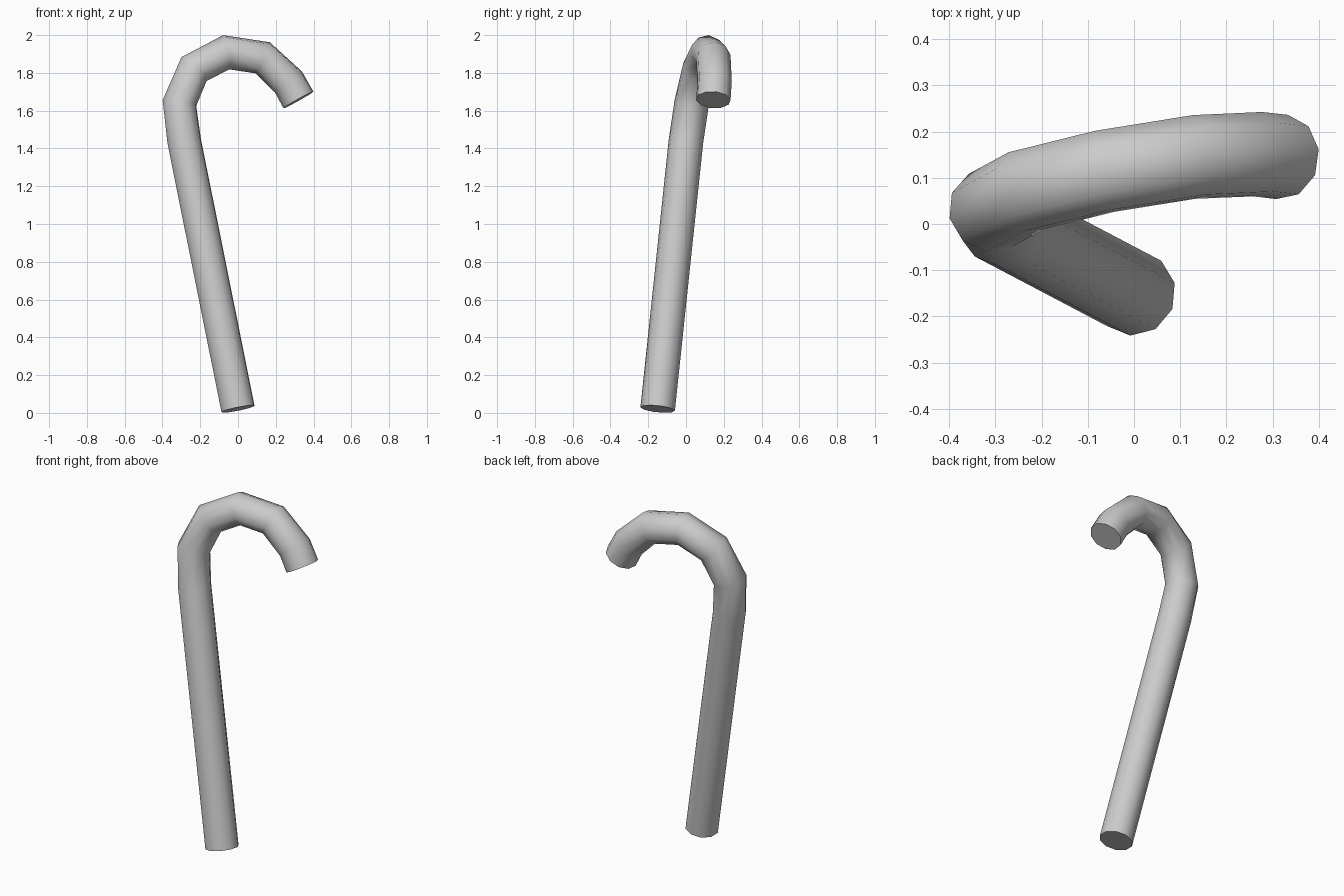
import bpy, bmesh, math
from mathutils import Vector

if "Cube" in bpy.data.objects:
    bpy.data.objects.remove(bpy.data.objects["Cube"])

SIDES, RADIUS = 10, 0.092

# Centre line: straight leaning shaft, then the curved hook handle
path = [Vector(p) for p in [
    (0.00, -0.15, 0.021), (-0.285, 0.00, 1.44), (-0.31, 0.03, 1.64),
    (-0.233, 0.072, 1.82), (-0.063, 0.114, 1.909), (0.13, 0.145, 1.88),
    (0.267, 0.151, 1.752), (0.32, 0.145, 1.657)]]


def tangent(i):
    a = (path[i] - path[i - 1]).normalized() if i > 0 else Vector()
    b = (path[i + 1] - path[i]).normalized() if i < len(path) - 1 else Vector()
    return (a + b).normalized()


# Sweep a ten-sided ring along the path without twisting
bm = bmesh.new()
rings = []
u = Vector((math.cos(math.radians(13)), math.sin(math.radians(13)), 0))
prev = None
for i, p in enumerate(path):
    t = tangent(i)
    if prev is not None:
        u = prev.rotation_difference(t) @ u
    u = (u - t * u.dot(t)).normalized()
    v = t.cross(u)
    prev = t
    rings.append([bm.verts.new(p + RADIUS * (u * math.cos(a) + v * math.sin(a)))
                  for a in (2 * math.pi * k / SIDES for k in range(SIDES))])

for r0, r1 in zip(rings, rings[1:]):
    for k in range(SIDES):
        n = (k + 1) % SIDES
        bm.faces.new((r0[k], r0[n], r1[n], r1[k]))

# Flat end caps
bm.faces.new(rings[0][::-1])
bm.faces.new(rings[-1])
bmesh.ops.recalc_face_normals(bm, faces=bm.faces)

mesh = bpy.data.meshes.new("hooked_cane")
bm.to_mesh(mesh)
bm.free()
cane = bpy.data.objects.new("hooked_cane", mesh)
bpy.context.collection.objects.link(cane)

# Smooth sides, sharp caps
bpy.context.view_layer.objects.active = cane
cane.select_set(True)
bpy.ops.object.shade_smooth_by_angle(angle=math.radians(60))
